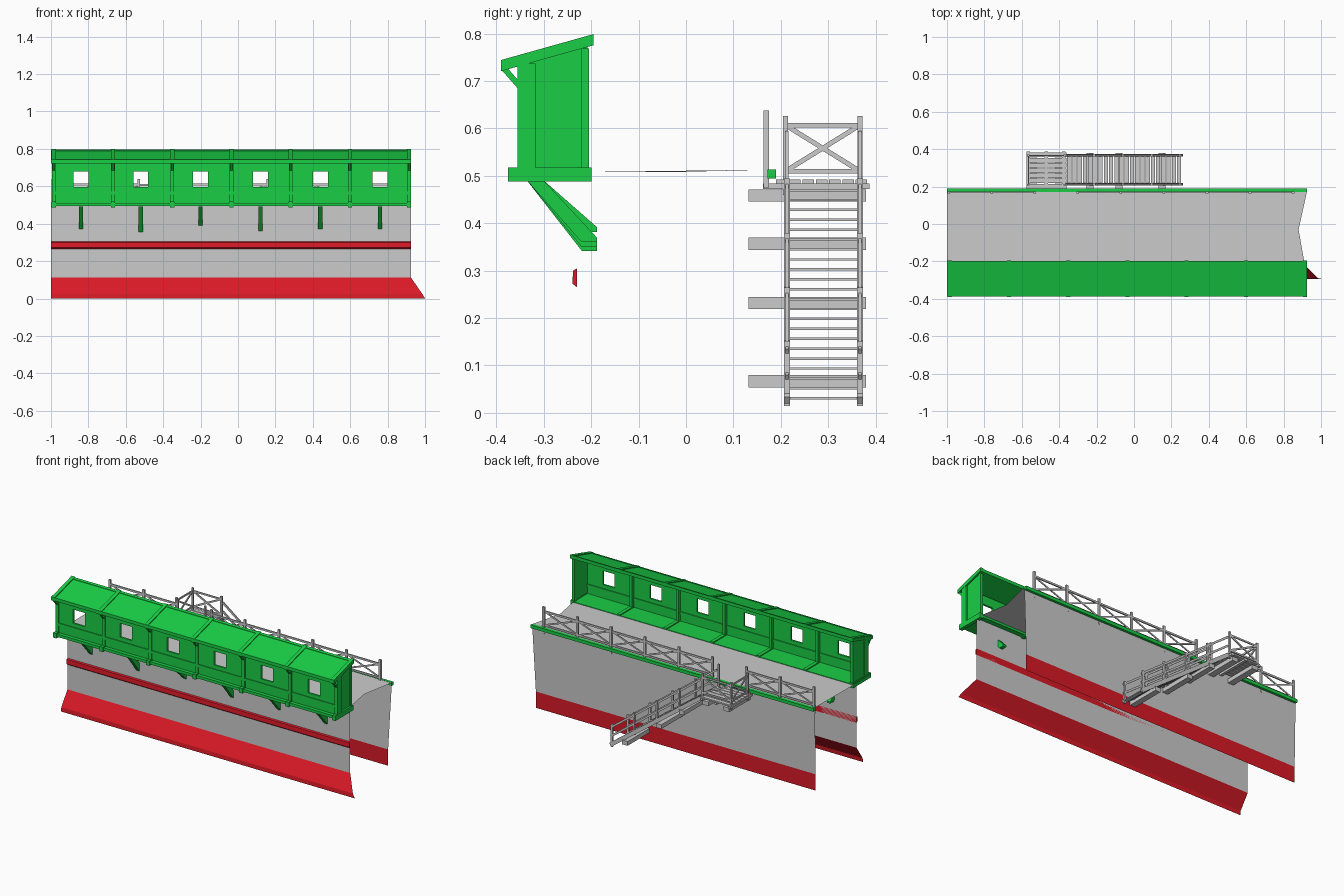
import bpy, bmesh
from mathutils import Vector, Matrix

if "Cube" in bpy.data.objects:
    bpy.data.objects.remove(bpy.data.objects["Cube"])

def material(name, rgb):
    m = bpy.data.materials.new(name)
    m.diffuse_color = (*rgb, 1)
    m.use_nodes = True
    m.node_tree.nodes["Principled BSDF"].inputs["Base Color"].default_value = m.diffuse_color
    return m

GREEN = material("green_paint", (0.01, 0.62, 0.06))
RED = material("red_paint", (0.7, 0.01, 0.02))

class Part:
    """Collects simple solids into one named object."""
    def __init__(self, name, mat=None):
        self.name, self.mat, self.bm = name, mat, bmesh.new()

    def box(self, x0, x1, y0, y1, z0, z1):
        mid = Vector(((x0 + x1) / 2, (y0 + y1) / 2, (z0 + z1) / 2))
        m = Matrix.Translation(mid) @ Matrix.Diagonal((x1 - x0, y1 - y0, z1 - z0, 1))
        bmesh.ops.create_cube(self.bm, size=1, matrix=m)

    def beam(self, a, b, w, h):
        a, b = Vector(a), Vector(b)
        d = b - a
        side = d.cross(Vector((0, 0, 1)))
        side = side.normalized() if side.length > 1e-5 else Vector((1, 0, 0))
        up = side.cross(d).normalized()
        r = Matrix((side, d.normalized(), up)).transposed().to_4x4()
        m = Matrix.Translation((a + b) / 2) @ r @ Matrix.Diagonal((w, d.length, h, 1))
        bmesh.ops.create_cube(self.bm, size=1, matrix=m)

    def prism(self, profile, x0, x1):
        f = self.bm.faces.new([self.bm.verts.new((x0, y, z)) for y, z in profile])
        ext = bmesh.ops.extrude_face_region(self.bm, geom=[f], use_keep_orig=True)
        vs = [v for v in ext["geom"] if isinstance(v, bmesh.types.BMVert)]
        bmesh.ops.translate(self.bm, verts=vs, vec=(x1 - x0, 0, 0))

    def sheet(self, *pts):
        self.bm.faces.new([self.bm.verts.new(p) for p in pts])

    def done(self, solid=True):
        if solid:
            bmesh.ops.recalc_face_normals(self.bm, faces=self.bm.faces)
        me = bpy.data.meshes.new(self.name)
        self.bm.to_mesh(me)
        self.bm.free()
        if self.mat:
            me.materials.append(self.mat)
        bpy.context.collection.objects.link(bpy.data.objects.new(self.name, me))

L, R = -1.0, 0.925

# wall sheets: front, back and walkway with broken end
p = Part("front_wall")
p.sheet((L, -.23, .112), (R, -.23, .112), (R, -.23, .508), (L, -.23, .508))
p.done(False)
p = Part("back_wall")
p.sheet((R - .02, .167, .1), (L, .167, .1), (L, .175, .512), (R, .175, .512))
p.done(False)
p = Part("walkway")
p.sheet((L, -.23, .508), (R - .01, -.23, .508), (.88, -.03, .508), (R, .175, .513), (L, .175, .513))
p.done(False)

# red plinths and moulding
p = Part("front_plinth", RED)
p.sheet((L, -.29, .025), (.985, -.29, .025), (R, -.23, .112), (L, -.23, .112))
p.sheet((L, -.293, 0), (1, -.293, 0), (.985, -.29, .025), (L, -.29, .025))
p.done(False)
p = Part("back_plinth", RED)
p.sheet((R - .02, .167, 0), (L, .167, 0), (L, .167, .1), (R - .02, .167, .1))
p.done(False)
p = Part("front_moulding", RED)
p.prism([(-.23, .305), (-.238, .3), (-.24, .273), (-.23, .265)], L, R)
p.done()

# green edge trim on the back of the walkway
p = Part("walkway_trim", GREEN)
p.box(L, R, .172, .19, .494, .514)
p.done()

# gallery
frames = [-.985 + i * (1.9 / 6) for i in range(7)]
bays = [-.84 + .32 * i for i in range(6)]
roof_z = lambda y: .722 + (y + .39) * .28

p = Part("gallery_floor", GREEN)
p.box(L, R, -.368, -.2, .495, .512)
for x in frames:
    p.box(x - .011, x + .011, -.376, -.199, .488, .518)
p.done()

p = Part("gallery_front", GREEN)
p.box(L + .01, R - .01, -.346, -.334, .5, .595)
p.box(L + .01, R - .01, -.346, -.334, .68, .735)
edges = [L + .01] + [e for b in bays for e in (b - .04, b + .04)] + [R - .01]
for a, b in zip(edges[::2], edges[1::2]):
    p.box(a, b, -.346, -.334, .595, .68)
p.box(L + .01, R - .01, -.351, -.328, .555, .572)
p.done()

p = Part("gallery_ends", GREEN)
for x in (L + .01, R - .02):
    p.prism([(-.345, .5), (-.208, .5), (-.208, roof_z(-.208) + .005), (-.345, roof_z(-.345) + .005)], x, x + .01)
    p.box(x - .004, x + .014, -.222, -.205, .5, roof_z(-.222))
p.done()

p = Part("gallery_posts", GREEN)
for x in frames:
    p.box(x - .01, x + .01, -.355, -.317, .5, roof_z(-.355) + .005)
    p.beam((x, -.385, .728), (x, -.35, .688), .014, .012)
p.done()

p = Part("gallery_roof", GREEN)
def slope(y0, y1, lo, hi, x0, x1):
    p.prism([(y0, roof_z(y0) + lo), (y1, roof_z(y1) + lo), (y1, roof_z(y1) + hi), (y0, roof_z(y0) + hi)], x0, x1)
slope(-.385, -.2, .005, .017, L, R)
for x in frames:
    slope(-.39, -.195, -.001, .0225, x - .011, x + .011)
slope(-.388, -.374, 0, .02, L, R)
slope(-.212, -.197, 0, .02, L, R)
p.done()

# struts under the gallery, slightly uneven
p = Part("gallery_struts", GREEN)
for x, low in zip(bays, (.36, .342, .382, .35, .36, .36)):
    p.prism([(-.337, .492), (-.302, .492), (-.188, low + .01), (-.188, low), (-.22, low)], x - .011, x + .011)
p.done()

# back railing, open where the landing joins
p = Part("back_railing")
posts = [-.99 + .23 * i for i in range(9)]
for x in posts:
    p.box(x - .007, x + .007, .164, .175, .475, .638)
for i, (a, b) in enumerate(zip(posts, posts[1:])):
    if i == 2:
        continue
    p.beam((a, .169, .61), (b, .169, .61), .008, .011)
    p.beam((a, .169, .525), (b, .169, .525), .008, .01)
    p.beam((a, .167, .525), (b, .167, .61), .004, .009)
    p.beam((a, .171, .61), (b, .171, .525), .004, .009)
p.done()

# landing planks, joists and rails
p = Part("landing")
for i in range(7):
    y = .19 + i * .028
    p.box(-.575, -.36, y, y + .024, .483, .492)
for x in (-.565, -.47, -.375):
    p.box(x - .009, x + .009, .162, .387, .472, .484)
for x in (-.54, -.4):
    p.box(x - .02, x + .02, .132, .38, .446, .471)
p.done()

p = Part("landing_railing")
corners = [(-.565, .21), (-.565, .367), (-.37, .367)]
for x, y in corners + [(-.37, .21)]:
    p.box(x - .006, x + .006, y - .005, y + .005, .46, .626)
for (ax, ay), (bx, by) in zip(corners, corners[1:]):
    for za, zb in ((.607, .607), (.51, .51), (.51, .607), (.607, .51)):
        p.beam((ax, ay, za), (bx, by, zb), .006, .01)
p.done()

# stair: treads, stringers, cross supports, handrails
X0, Z0, X1, Z1 = -.36, .48, .255, .02
at = lambda t, dz=0: (X0 + (X1 - X0) * t, Z0 + (Z1 - Z0) * t + dz)
p = Part("stair_treads")
for i in range(22):
    x, z = at((i + .5) / 22)
    p.box(x - .011, x + .011, .218, .363, z - .002, z + .003)
p.done()

p = Part("stair_frame")
for y in (.213, .367):
    p.beam((X0, y, Z0 - .003), (X1, y, Z1 + .004), .012, .024)
for x, z in ((-.235, .357), (-.08, .232), (.15, .067)):
    p.box(x - .018, x + .018, .132, .38, z - .013, z + .013)
p.done()

p = Part("stair_handrails")
for y in (.213, .367):
    for t in (.24, .49, .74, .985):
        x, z = at(t)
        p.box(x - .006, x + .006, y - .006, y + .006, z - .012, z + .125)
    for dz in (.055, .11):
        (xa, za), (xb, zb) = at(0, dz), at(1, dz)
        p.beam((xa, y, za), (xb, y, zb), .007, .012)
p.done()
